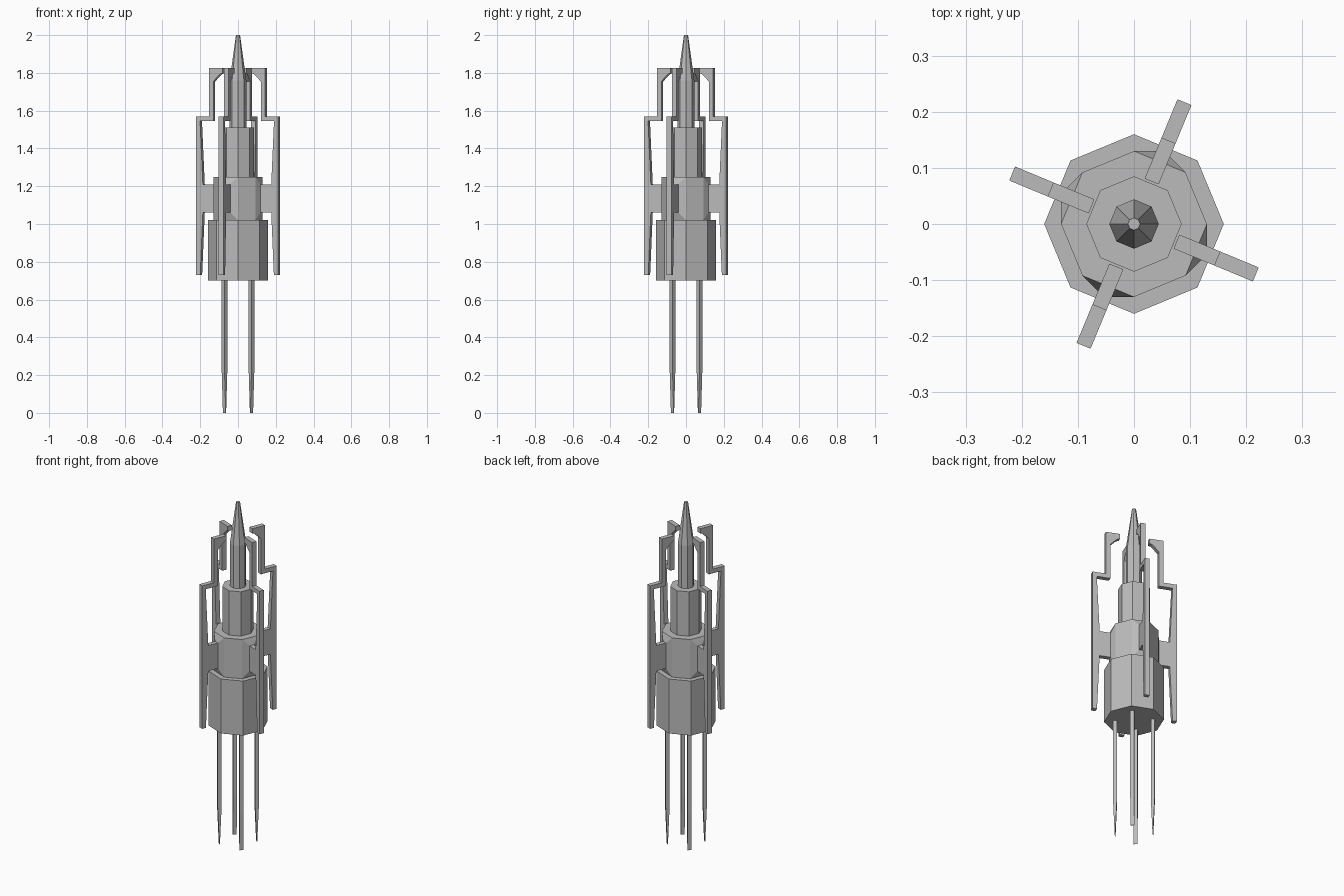
import bpy, bmesh, math
from mathutils import Matrix, Vector

cube = bpy.data.objects.get("Cube")
if cube:
    bpy.data.objects.remove(cube, do_unlink=True)

grey = bpy.data.materials.new("hull_grey")
grey.use_nodes = True
COLOUR = (0.5, 0.5, 0.5, 1.0)
grey.diffuse_color = COLOUR
grey.node_tree.nodes["Principled BSDF"].inputs["Base Color"].default_value = COLOUR


def loft(name, rings, angle=0.0, start_cap=True):
    """Join equal-length rings of points into a closed flat-shaded solid, turned about z."""
    bm = bmesh.new()
    loops = [[bm.verts.new(p) for p in ring] for ring in rings]
    n = len(loops[0])
    for a, b in zip(loops, loops[1:]):
        for i in range(n):
            j = (i + 1) % n
            bm.faces.new((a[i], a[j], b[j], b[i]))
    if start_cap:
        bm.faces.new(loops[0][::-1])
    bm.faces.new(loops[-1])
    bmesh.ops.recalc_face_normals(bm, faces=bm.faces)
    bm.transform(Matrix.Rotation(angle, 4, "Z"))
    mesh = bpy.data.meshes.new(name)
    bm.to_mesh(mesh)
    bm.free()
    mesh.materials.append(grey)
    obj = bpy.data.objects.new(name, mesh)
    bpy.context.scene.collection.objects.link(obj)
    return obj


def octagon(radius, z):
    return [(radius * math.cos(i * math.pi / 4), radius * math.sin(i * math.pi / 4), z)
            for i in range(8)]


def upright_rect(r, width, z0, z1):
    h = width / 2
    return [(r, -h, z0), (r, h, z0), (r, h, z1), (r, -h, z1)]


def flat_rect(r, depth, width, z):
    d, h = depth / 2, width / 2
    return [(r - d, -h, z), (r + d, -h, z), (r + d, h, z), (r - d, h, z)]


# Stacked octagonal body
loft("lower_body", [octagon(0.16, 0.70), octagon(0.16, 1.02)])
loft("middle_body", [octagon(0.13, 1.02), octagon(0.13, 1.25)])
loft("upper_body", [octagon(0.085, 1.25), octagon(0.085, 1.51)])
loft("spire", [octagon(0.044, 1.51), octagon(0.044, 1.76), octagon(0.011, 2.0)])

# Stepped arm outline as (radius, height)
ARM = [(0.235, 0.73), (0.235, 1.57), (0.161, 1.57), (0.161, 1.827), (0.082, 1.827),
       (0.082, 1.798), (0.097, 1.794), (0.136, 1.755), (0.136, 1.545), (0.212, 1.545),
       (0.196, 1.21), (0.196, 1.06), (0.211, 0.73)]
ARM_WIDTH = 0.027
APOTHEM = 0.13 * math.cos(math.pi / 8)
FACE_WIDTH = 2 * 0.13 * math.sin(math.pi / 8)

for k in range(4):
    # Arms and their mounts sit on alternate faces of the middle body
    turn = math.radians(-22.5 + 90 * k)
    loft(f"arm_{k + 1}",
         [[(r, side * ARM_WIDTH / 2, z) for r, z in ARM] for side in (-1, 1)], turn)
    loft(f"arm_mount_{k + 1}",
         [upright_rect(APOTHEM, FACE_WIDTH, 1.02, 1.25),
          upright_rect(0.135, ARM_WIDTH, 1.06, 1.21),
          upright_rect(0.196, ARM_WIDTH, 1.06, 1.21)], turn, start_cap=False)
    # Chisel-tipped prongs under the body
    loft(f"prong_{k + 1}",
         [flat_rect(0.101, 0.003, 0.021, 0.0),
          flat_rect(0.101, 0.021, 0.021, 0.22),
          flat_rect(0.101, 0.021, 0.021, 0.70)], math.radians(45 + 90 * k))
